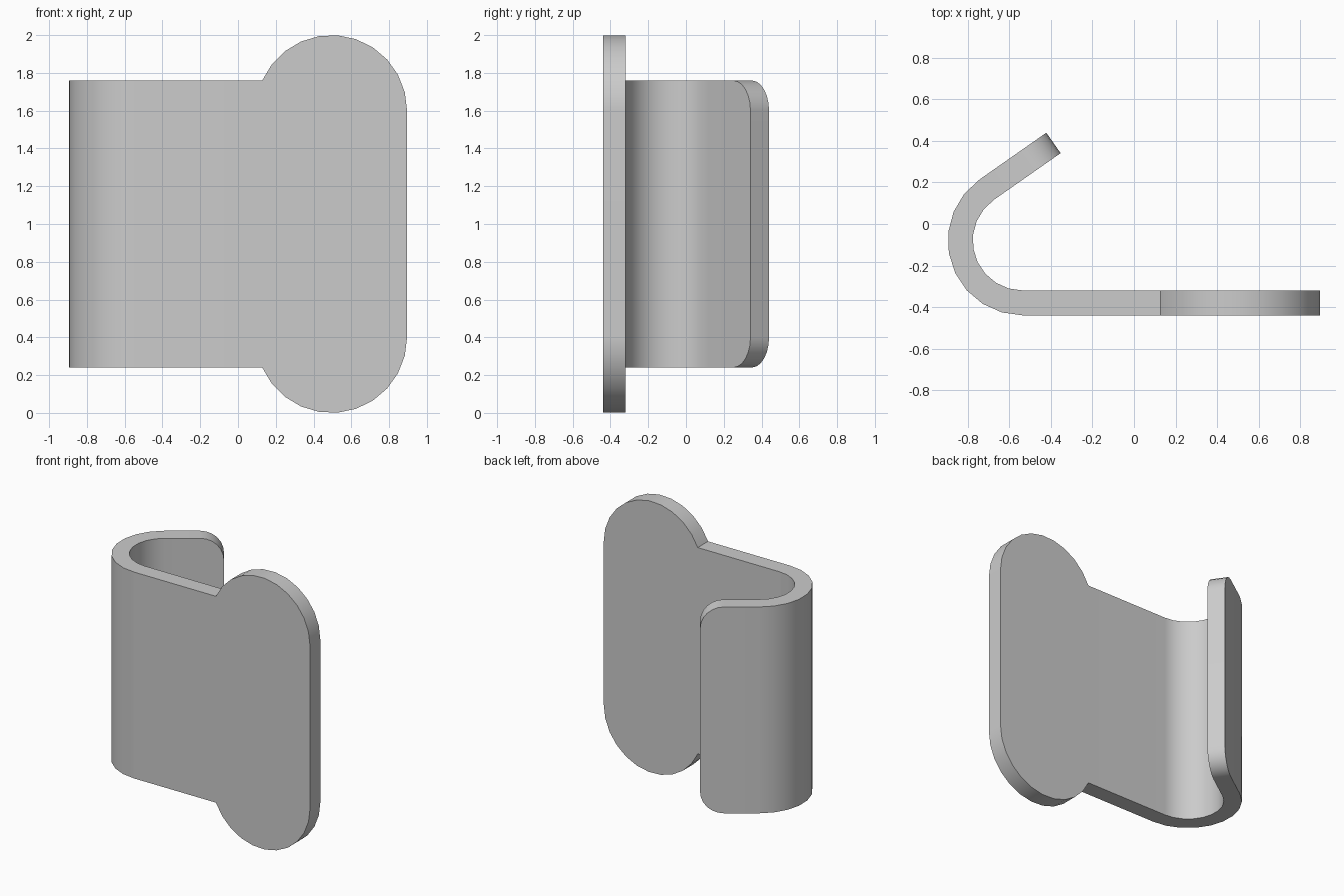
import bpy, bmesh
from math import cos, sin, radians, asin, pi

cube = bpy.data.objects.get("Cube")
if cube:
    bpy.data.objects.remove(cube, do_unlink=True)

THICK, MID = 0.12, 1.0            # sheet thickness, mid height
HALF = 0.76                       # half height of the strip
BEND_X, BEND_Y, R = -0.537, -0.08, 0.36
LOBE_X, LOBE_R, LOBE_H = 0.495, 0.4, 0.6
LEAN, FLANGE, CORNER = radians(125), 0.392, 0.16

# Stations along the sheet: outer point, direction to the inner face, half height
stations = []

# Rounded lobe, from its straight end to the notch
sweep = pi - asin((HALF - LOBE_H) / LOBE_R)
for i in range(12):
    a = sweep * i / 11
    stations.append((LOBE_X + LOBE_R * cos(a), BEND_Y - R, 0, 1,
                     LOBE_H + LOBE_R * sin(a)))

# Rolled bend
for i in range(10):
    a = 1.5 * pi + (LEAN - 1.5 * pi) * i / 9
    stations.append((BEND_X + R * cos(a), BEND_Y + R * sin(a),
                     -cos(a), -sin(a), HALF))

# Leaning flange with rounded corners
nx, ny = cos(LEAN), sin(LEAN)
for i in range(7):
    a = pi / 2 * i / 6
    s = FLANGE - CORNER + CORNER * sin(a)
    stations.append((BEND_X + R * nx + s * ny, BEND_Y + R * ny - s * nx,
                     -nx, -ny, HALF - CORNER + CORNER * cos(a)))

# Sweep a rectangular section through the stations
bm = bmesh.new()
rings = []
for x, y, dx, dy, h in stations:
    rings.append([bm.verts.new((x + dx * t, y + dy * t, MID + z))
                  for t, z in ((0, -h), (0, h), (THICK, h), (THICK, -h))])
for p, q in zip(rings, rings[1:]):
    for k in range(4):
        n = (k + 1) % 4
        bm.faces.new((p[k], p[n], q[n], q[k]))
bm.faces.new(rings[0])
bm.faces.new(rings[-1])
bmesh.ops.recalc_face_normals(bm, faces=bm.faces)

mesh = bpy.data.meshes.new("bent_clip_plate")
bm.to_mesh(mesh)
bm.free()
clip = bpy.data.objects.new("bent_clip_plate", mesh)
bpy.context.collection.objects.link(clip)

# Plain grey material
grey = bpy.data.materials.new("plain_grey")
grey.use_nodes = True
colour = (0.6, 0.6, 0.6, 1)
grey.diffuse_color = colour
grey.node_tree.nodes["Principled BSDF"].inputs["Base Color"].default_value = colour
mesh.materials.append(grey)

# Smooth curves, crisp sheet edges
bpy.ops.object.select_all(action='DESELECT')
clip.select_set(True)
bpy.context.view_layer.objects.active = clip
bpy.ops.object.shade_smooth_by_angle(angle=radians(35))
weighted = clip.modifiers.new("flat_panels", 'WEIGHTED_NORMAL')
weighted.keep_sharp = True
